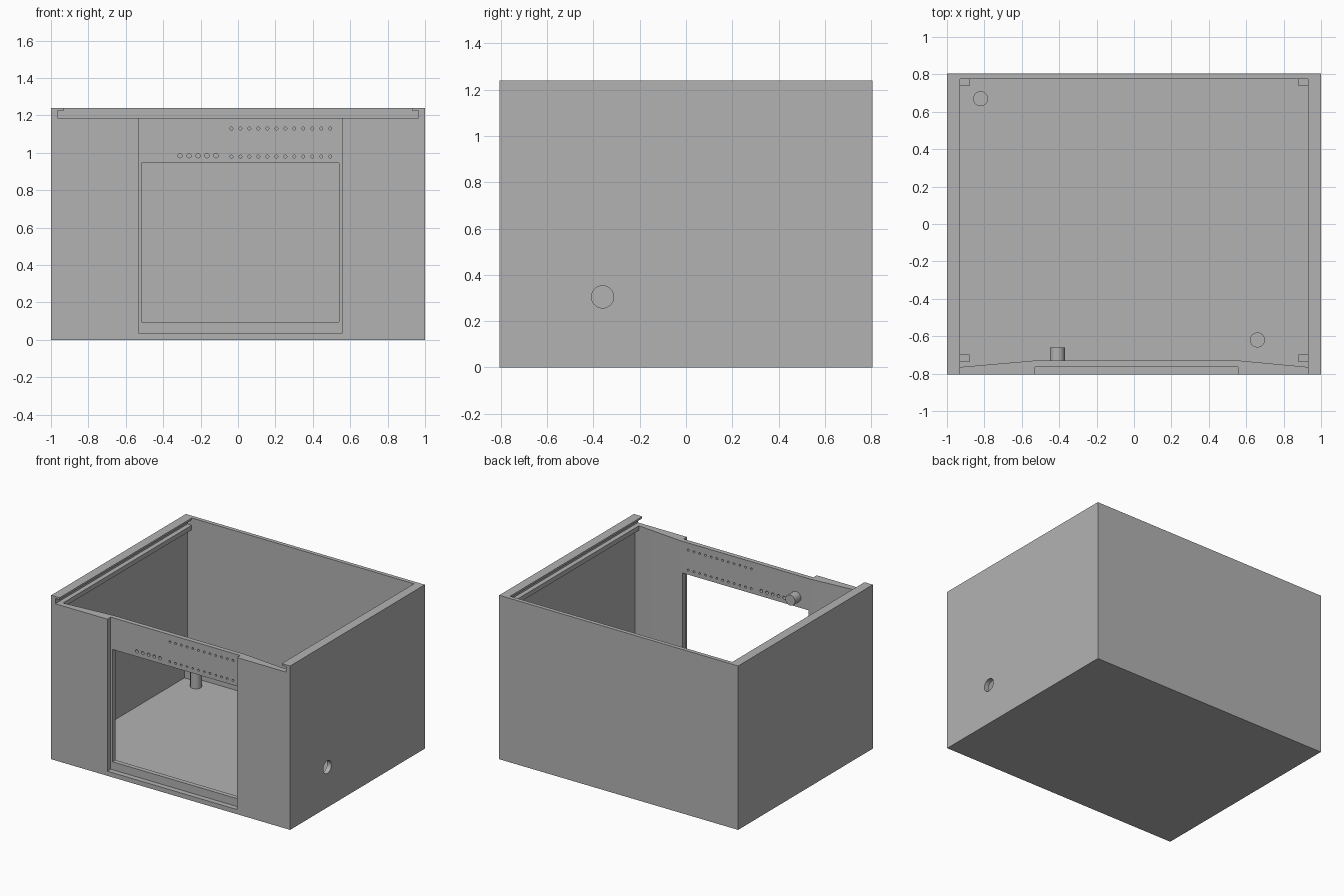
import bpy, bmesh
from mathutils import Matrix, Vector
from math import pi

old = bpy.data.objects.get("Cube")
if old:
    bpy.data.objects.remove(old, do_unlink=True)

grey = bpy.data.materials.new("plain grey")
grey.use_nodes = True
colour = (0.45, 0.45, 0.45, 1)
grey.diffuse_color = colour
grey.node_tree.nodes["Principled BSDF"].inputs["Base Color"].default_value = colour


def finish(name, bm):
    bmesh.ops.recalc_face_normals(bm, faces=bm.faces)
    mesh = bpy.data.meshes.new(name)
    bm.to_mesh(mesh)
    bm.free()
    mesh.materials.append(grey)
    ob = bpy.data.objects.new(name, mesh)
    bpy.context.scene.collection.objects.link(ob)
    return ob


def box(name, lo, hi):
    bm = bmesh.new()
    lo, hi = Vector(lo), Vector(hi)
    size = Matrix.Diagonal((*(hi - lo), 1))
    bmesh.ops.create_cube(bm, size=1, matrix=Matrix.Translation((lo + hi) / 2) @ size)
    return finish(name, bm)


def prism(name, plan, z0, z1):
    bm = bmesh.new()
    face = bm.faces.new([bm.verts.new((x, y, z0)) for x, y in plan])
    out = bmesh.ops.extrude_face_region(bm, geom=[face])
    top = [v for v in out["geom"] if isinstance(v, bmesh.types.BMVert)]
    bmesh.ops.translate(bm, verts=top, vec=(0, 0, z1 - z0))
    return finish(name, bm)


def cylinders(name, items, depth, turn=Matrix(), sides=32):
    # items are (centre, radius) pairs sharing one axis
    bm = bmesh.new()
    for centre, r in items:
        bmesh.ops.create_cone(bm, cap_ends=True, segments=sides, radius1=r, radius2=r,
                              depth=depth, matrix=Matrix.Translation(centre) @ turn)
    return finish(name, bm)


def cut(target, cutter):
    cutter.hide_render = True
    mod = target.modifiers.new("cut", 'BOOLEAN')
    mod.operation = 'DIFFERENCE'
    mod.solver = 'EXACT'
    mod.object = cutter
    bpy.context.view_layer.objects.active = target
    bpy.ops.object.modifier_apply(modifier=mod.name)
    bpy.data.objects.remove(cutter, do_unlink=True)


along_x = Matrix.Rotation(pi / 2, 4, 'Y')
along_y = Matrix.Rotation(pi / 2, 4, 'X')

# Case body with a front wall that thickens toward the middle
case = box("case", (-1, -0.805, 0), (1, 0.805, 1.24))
cavity = [(-0.965, 0.775), (-0.965, -0.768), (-0.53, -0.73),
          (0.56, -0.73), (0.965, -0.768), (0.965, 0.775)]
cut(case, prism("cavity_cutter", cavity, 0.035, 1.2))

# Sliding lid channel, open at the front, with a narrower mouth
cut(case, box("channel_cutter", (-0.965, -1, 1.185), (0.965, 0.775, 1.225)))
cut(case, box("mouth_cutter", (-0.93, -1, 1.2), (0.93, 0.775, 1.4)))

# Front recess and window
cut(case, box("recess_cutter", (-0.53, -1, 0.035), (0.555, -0.765, 1.21)))
cut(case, box("window_cutter", (-0.515, -0.9, 0.095), (0.54, -0.6, 0.945)))

# Rows of small holes above the window
holes = [((-0.035 + 0.048 * i, -0.75, z), 0.008) for z in (0.98, 1.13) for i in range(12)]
holes += [((-0.31 + 0.048 * i, -0.75, 0.985), 0.012) for i in range(5)]
cut(case, cylinders("hole_cutter", holes, 0.2, along_y, 16))

# Cable hole in the side wall
cut(case, cylinders("cable_cutter", [((1, -0.36, 0.305), 0.048)], 0.2, along_x))

# Lid rails and corner blocks on both sides
for side, s in (("right", -1), ("left", 1)):
    xs = sorted((s * 0.93, s * 0.968))
    box(side + "_rail", (xs[0], -0.768, 1.15), (xs[1], 0.778, 1.185))
    xs = sorted((s * 0.88, s * 0.968))
    for end, y in (("front", -0.737), ("back", 0.738)):
        box(f"{side}_{end}_block", (xs[0], y, 0.03), (xs[1], y + 0.038, 0.2))

# Floor pegs and the knob behind the front panel
pegs = cylinders("floor_pegs", [((-0.82, 0.67, 0.115), 0.04), ((0.66, -0.62, 0.115), 0.04)], 0.17)
knob = cylinders("knob", [((-0.41, -0.697, 1.02), 0.04)], 0.074, along_y)

for ob in (case, pegs, knob):
    bpy.ops.object.select_all(action='DESELECT')
    ob.select_set(True)
    bpy.context.view_layer.objects.active = ob
    bpy.ops.object.shade_smooth_by_angle(angle=pi / 7)
